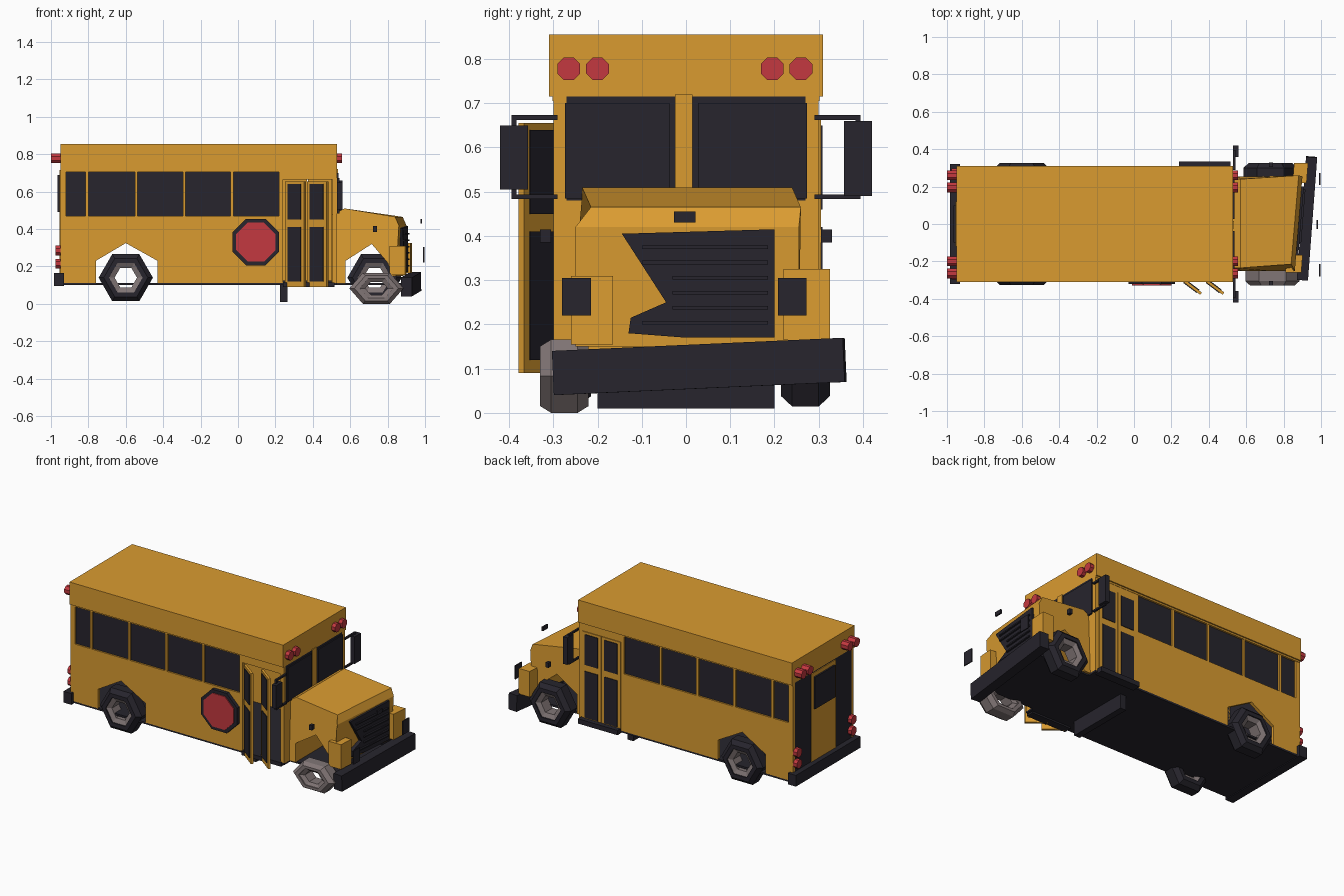
import bpy, bmesh, math
from mathutils import Matrix, Vector

if "Cube" in bpy.data.objects:
    bpy.data.objects.remove(bpy.data.objects["Cube"])


def material(name, rgb):
    m = bpy.data.materials.new(name)
    m.diffuse_color = (*rgb, 1)
    m.use_nodes = True
    m.node_tree.nodes["Principled BSDF"].inputs["Base Color"].default_value = m.diffuse_color
    return m


YELLOW = material("yellow_paint", (0.70, 0.33, 0.03))
DARK = material("dark_trim", (0.02, 0.018, 0.026))
RED = material("red_lens", (0.55, 0.04, 0.05))
RIM = material("rim_grey", (0.22, 0.18, 0.18))


def finish(name, bm, mat, skew=0):
    # skew pushes the bent nose forward on its +y side
    for v in bm.verts:
        if v.co.x > 0.8:
            v.co.x += skew * v.co.y
    bmesh.ops.recalc_face_normals(bm, faces=bm.faces)
    me = bpy.data.meshes.new(name)
    bm.to_mesh(me)
    bm.free()
    me.materials.append(mat)
    ob = bpy.data.objects.new(name, me)
    bpy.context.collection.objects.link(ob)
    return ob


def prism(name, pts, axis, a, b, mat, skew=0):
    # extrude a 2D outline along an axis from a to b
    def place(p, h):
        return {'x': (h, p[0], p[1]), 'y': (p[0], h, p[1]), 'z': (p[0], p[1], h)}[axis]
    bm = bmesh.new()
    lo = [bm.verts.new(place(p, a)) for p in pts]
    hi = [bm.verts.new(place(p, b)) for p in pts]
    bm.faces.new(lo)
    bm.faces.new(hi)
    n = len(pts)
    for i in range(n):
        j = (i + 1) % n
        bm.faces.new((lo[i], lo[j], hi[j], hi[i]))
    return finish(name, bm, mat, skew)


def box(name, x0, x1, y0, y1, z0, z1, mat, skew=0):
    return prism(name, [(x0, y0), (x1, y0), (x1, y1), (x0, y1)], 'z', z0, z1, mat, skew)


def ngon(cx, cy, r, n=8):
    return [(cx + r * math.cos(math.tau * (i + 0.5) / n),
             cy + r * math.sin(math.tau * (i + 0.5) / n)) for i in range(n)]


def ring(name, profile, loc, mat, zscale=1):
    # six-sided ring turned around the y axis, profile = (y, radius)
    bm = bmesh.new()
    rows = [[bm.verts.new((loc[0] + r * math.cos(math.tau * i / 6), loc[1] + y,
                           loc[2] + zscale * r * math.sin(math.tau * i / 6)))
             for y, r in profile] for i in range(6)]
    n = len(profile)
    for i in range(6):
        p, q = rows[i], rows[(i + 1) % 6]
        for k in range(n):
            m = (k + 1) % n
            bm.faces.new((p[k], p[m], q[m], q[k]))
    return finish(name, bm, mat)


# Roof, floor and cross member
box("roof", -0.95, 0.53, -0.31, 0.31, 0.715, 0.855, YELLOW)
box("floor", -0.94, 0.53, -0.30, 0.30, 0.10, 0.112, DARK)
box("front_floor", 0.53, 0.88, -0.24, 0.24, 0.10, 0.112, DARK)
box("cross_member", 0.225, 0.265, -0.20, 0.20, 0.01, 0.10, DARK)

# Side walls with wheel arches, pillars and windows
lower = [(-0.95, 0.11), (-0.76, 0.11), (-0.76, 0.23), (-0.60, 0.325), (-0.43, 0.23),
         (-0.43, 0.11), (0.24, 0.11), (0.24, 0.47), (-0.95, 0.47)]
pillars = [(-0.95, -0.92), (-0.815, -0.80), (-0.552, -0.537), (-0.295, -0.28),
           (-0.04, -0.025), (0.22, 0.24)]
for s, side in ((-1, "right"), (1, "left")):
    prism(side + "_wall", lower, 'y', s * 0.28, s * 0.30, YELLOW)
    for x0, x1 in pillars:
        box(side + "_window_pillar", x0, x1, s * 0.28, s * 0.30, 0.47, 0.72, YELLOW)
    box(side + "_window_glass", -0.94, 0.23, s * 0.28, s * 0.29, 0.465, 0.71, DARK)
    box(side + "_window_header", -0.95, 0.53, s * 0.28, s * 0.302, 0.705, 0.72, YELLOW)
    box(side + "_door_post", 0.505, 0.53, s * 0.27, s * 0.30, 0.11, 0.72, YELLOW)
    box(side + "_door_header", 0.24, 0.51, s * 0.28, s * 0.30, 0.665, 0.71, YELLOW)

# Rear end: dark panels, yellow door with window, bumper
box("rear_panel", -0.95, -0.93, -0.28, 0.28, 0.11, 0.72, DARK)
box("rear_door", -0.955, -0.94, -0.12, 0.12, 0.12, 0.715, YELLOW)
box("rear_door_window", -0.965, -0.95, -0.10, 0.10, 0.49, 0.69, DARK)
box("rear_bumper", -0.985, -0.93, -0.32, 0.32, 0.095, 0.165, DARK)

# Cab front and windshield
box("cab_front", 0.50, 0.53, -0.29, 0.29, 0.11, 0.48, YELLOW)
box("windshield_post", 0.50, 0.535, -0.025, 0.015, 0.48, 0.72, YELLOW)
for y0, y1 in ((-0.285, -0.025), (0.015, 0.285)):
    box("windshield_frame", 0.505, 0.53, y0, y1, 0.48, 0.715, DARK)
    box("windshield_pane", 0.52, 0.537, y0 + 0.012, y1 - 0.012, 0.485, 0.70, DARK)


# Door leaf in local space: width along x, outside towards -y
def door_leaf(name, mat):
    parts = [box(name, 0, 0.13, 0, 0.015, 0.10, 0.665, YELLOW),
             box(name + "_upper_glass", 0.02, 0.11, -0.004, 0.019, 0.46, 0.65, DARK),
             box(name + "_lower_glass", 0.02, 0.11, -0.004, 0.019, 0.13, 0.42, DARK)]
    for p in parts:
        p.data.transform(mat)
        p.data.update()


for x in (0.24, 0.375):
    door_leaf("closed_door_leaf", Matrix.Translation((x, 0.29, 0)))
for x in (0.25, 0.37):
    door_leaf("open_door_leaf", Matrix.Translation((x, -0.30, -0.01))
              @ Matrix.Rotation(math.radians(-37), 4, 'Z')
              @ Matrix.Shear('XY', 4, (0.0, 0.0)))
box("left_door_step", 0.24, 0.515, 0.28, 0.335, 0.095, 0.125, DARK)
box("right_door_step", 0.24, 0.515, -0.31, -0.26, 0.09, 0.115, DARK)

# Hood with the front wheel arch, bent at the nose
hood = prism("hood", [(0.53, 0.11), (0.575, 0.11), (0.575, 0.23), (0.715, 0.32), (0.82, 0.22),
                      (0.845, 0.15), (0.865, 0.15), (0.88, 0.42), (0.86, 0.465),
                      (0.57, 0.51), (0.53, 0.49)], 'y', -0.25, 0.255, YELLOW, 0.08)
for v in hood.data.vertices:
    if v.co.z > 0.46:
        v.co.y = v.co.y * 0.94 + (0.02 if v.co.x > 0.8 else 0)

# Grille with slats, headlamp housings and floating lenses
prism("grille", [(-0.145, 0.405), (0.20, 0.415), (0.20, 0.17), (0.0, 0.17), (-0.13, 0.18),
                 (-0.125, 0.215), (-0.045, 0.25)], 'x', 0.86, 0.892, DARK, 0.08)
for i in range(6):
    z = 0.20 + i * 0.034
    box("grille_slat", 0.87, 0.902, -0.10 if i in (0, 4, 5) else -0.03, 0.185, z, z + 0.008, DARK, 0.08)
box("right_headlamp_housing", 0.83, 0.915, -0.26, -0.165, 0.155, 0.31, YELLOW, 0.08)
box("left_headlamp_housing", 0.83, 0.905, 0.22, 0.325, 0.165, 0.325, YELLOW, 0.08)
box("right_headlamp", 0.99, 0.997, -0.28, -0.215, 0.22, 0.305, DARK)
box("left_headlamp", 0.99, 0.997, 0.208, 0.272, 0.22, 0.305, DARK)
box("nose_plate", 0.975, 0.985, -0.027, 0.022, 0.43, 0.455, DARK)

# Crooked front bumper
bumper = box("front_bumper", -0.03, 0.03, -0.33, 0.33, -0.05, 0.05, DARK)
bumper.location = (0.925, 0.03, 0.105)
bumper.rotation_euler = (0.045, 0, -0.075)

# Wheels; the front right one is crushed
tyre = [(-0.055, 0.09), (-0.055, 0.118), (-0.03, 0.145), (0.03, 0.145), (0.055, 0.118), (0.055, 0.09)]
rim = [(-0.05, 0.095), (-0.035, 0.06), (0.035, 0.06), (0.05, 0.095)]
for name, x, y, z, k in (("rear_right", -0.60, -0.27, 0.14, 1), ("rear_left", -0.60, 0.27, 0.14, 1),
                         ("front_left", 0.73, 0.27, 0.14, 1), ("front_right", 0.74, -0.275, 0.083, 0.66)):
    ring(name + "_tyre", tyre, (x, y, z), DARK if k == 1 else RIM, k)
    ring(name + "_rim", rim, (x, y, z), RIM, k)

# Mirrors with arms, and side marker lamps
for s, side, z0, z1 in ((-1, "right", 0.505, 0.65), (1, "left", 0.49, 0.66)):
    box(side + "_mirror", 0.528, 0.558, s * 0.357, s * 0.42, z0, z1, DARK)
    for z in (0.483, 0.662):
        box(side + "_mirror_arm", 0.53, 0.542, s * 0.29, s * 0.395, z, z + 0.011, DARK)
    box(side + "_mirror_rod", 0.53, 0.542, s * 0.383, s * 0.395, 0.483, 0.673, DARK)
    box(side + "_marker_lamp", 0.722, 0.742, s * 0.305, s * 0.33, 0.385, 0.415, DARK)

# Warning lights on the roof ends and tail lights
for y in (-0.265, -0.20, 0.195, 0.26):
    prism("front_warning_light", ngon(y, 0.778, 0.028), 'x', 0.53, 0.555, RED)
    prism("rear_warning_light", ngon(y, 0.778, 0.028), 'x', -1.0, -0.95, RED)
for s in (-1, 1):
    for z in (0.215, 0.285):
        prism("tail_light", ngon(s * 0.27, z, 0.028), 'x', -0.975, -0.945, RED)

# Stop sign
prism("stop_sign_border", ngon(0.095, 0.33, 0.135), 'y', -0.322, -0.30, DARK)
prism("stop_sign_face", ngon(0.095, 0.33, 0.113), 'y', -0.328, -0.31, RED)
